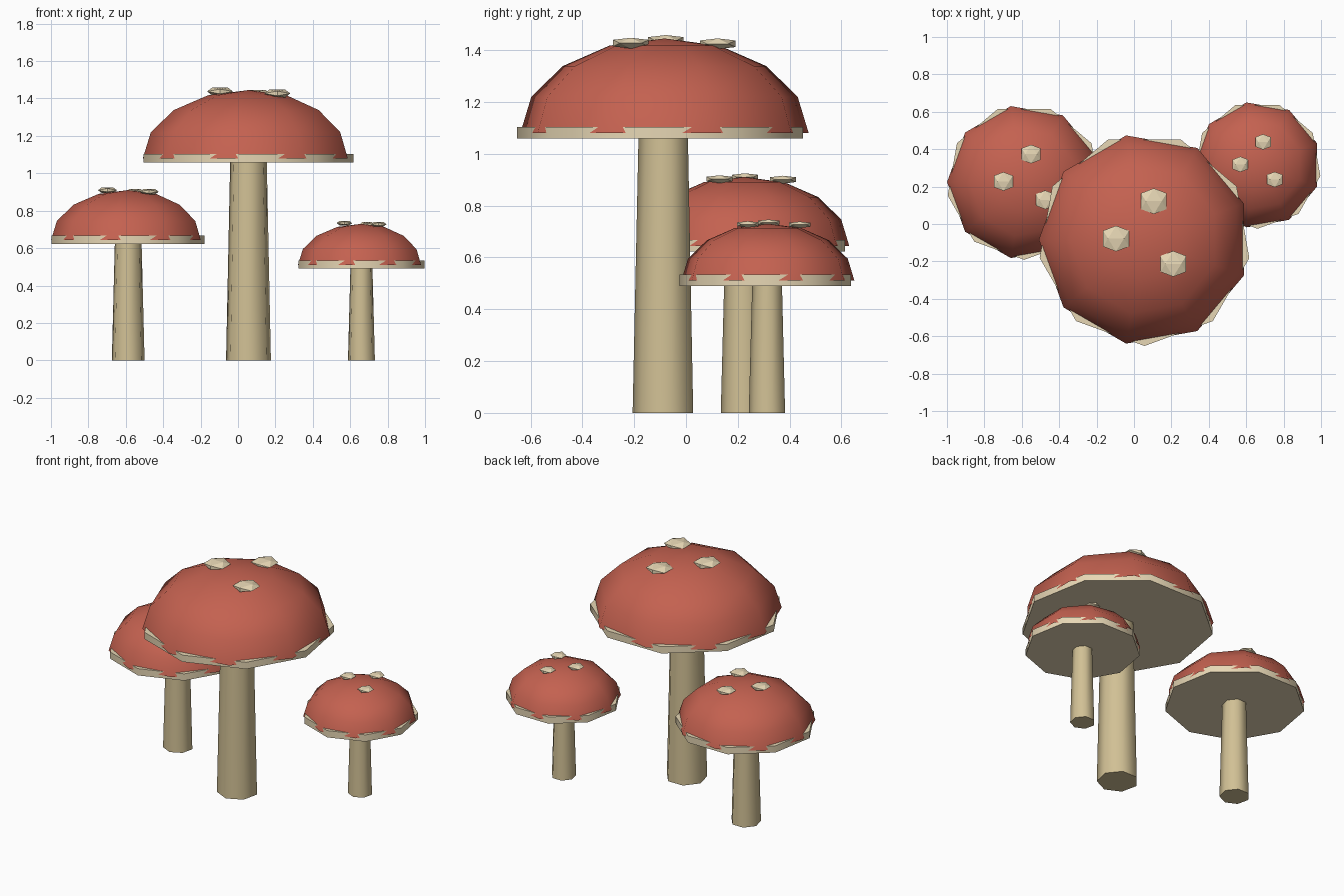
import bpy, bmesh
from math import sin, cos, pi, radians, sqrt

if "Cube" in bpy.data.objects:
    bpy.data.objects.remove(bpy.data.objects["Cube"])


def material(name, color):
    m = bpy.data.materials.new(name)
    m.diffuse_color = (*color, 1)
    m.use_nodes = True
    m.node_tree.nodes["Principled BSDF"].inputs["Base Color"].default_value = m.diffuse_color
    return m


RED = material("cap_red", (0.55, 0.12, 0.08))
TAN = material("stem_tan", (0.64, 0.53, 0.30))
CREAM = material("cream", (0.80, 0.68, 0.46))


def finish(name, bm, loc, mat, smooth):
    bmesh.ops.recalc_face_normals(bm, faces=bm.faces)
    me = bpy.data.meshes.new(name)
    bm.to_mesh(me)
    bm.free()
    me.materials.append(mat)
    ob = bpy.data.objects.new(name, me)
    ob.location = loc
    bpy.context.collection.objects.link(ob)
    if smooth:
        bpy.ops.object.select_all(action='DESELECT')
        ob.select_set(True)
        bpy.context.view_layer.objects.active = ob
        bpy.ops.object.shade_smooth_by_angle(angle=radians(60))
    return ob


def lathe(name, profile, sides, start, loc, mat, closed):
    """Turn (radius, z) points around z; radius 0 makes a tip."""
    bm = bmesh.new()
    rings = []
    for r, z in profile:
        if r == 0:
            rings.append([bm.verts.new((0, 0, z))] * sides)
        else:
            angles = [start + 2 * pi * i / sides for i in range(sides)]
            rings.append([bm.verts.new((r * cos(a), r * sin(a), z)) for a in angles])
    for lo, hi in zip(rings, rings[1:]):
        for i in range(sides):
            j = (i + 1) % sides
            quad = [lo[i], lo[j], hi[j], hi[i]]
            bm.faces.new(list(dict.fromkeys(quad)))
    if closed:
        bm.faces.new(rings[0][::-1])
        bm.faces.new(rings[-1])
    return finish(name, bm, loc, mat, True)


def spot(name, r, loc):
    """Flattened icosahedron lying on its long edge."""
    p = (1 + sqrt(5)) / 2
    k = r / sqrt(1 + p * p)
    flat = 0.3
    bm = bmesh.new()
    for a in (-1, 1):
        for b in (-p, p):
            for x, y, z in ((a, 0, b), (0, b, a), (b, a, 0)):
                bm.verts.new((x * k, y * k, z * k * flat))
    bmesh.ops.convex_hull(bm, input=bm.verts)
    finish(name, bm, loc, CREAM, False)


def mushroom(tag, x, y, s, rim_z, lift):
    # stem
    lathe(tag + "_stem", [(0.123 * s, 0), (0.1 * s, rim_z + 0.02)], 7, -pi / 2,
          (x, y, 0), TAN, True)
    # pale rim disc under the cap
    R = 0.569 * s
    lathe(tag + "_rim", [(R, rim_z), (R, rim_z + 0.044)], 9, -pi / 2,
          (x, y, 0), CREAM, True)
    # domed cap
    R, H, base = 0.565 * s, 0.365 * s, rim_z + 0.021
    dome = [(R * cos(i * pi / 8), H * sin(i * pi / 8)) for i in range(4)] + [(0, H)]
    lathe(tag + "_cap", dome, 9, pi, (x, y, base), RED, False)
    # three spots resting on the dome
    for n, (dx, dy) in enumerate(((0.05, 0.205), (-0.152, 0.005), (0.154, -0.13))):
        h = H * sqrt(1 - (dx * dx + dy * dy) / 0.565 ** 2)
        spot(f"{tag}_spot_{n + 1}", 0.081 * s,
             (x + dx * s, y + dy * s, base + h + lift))


mushroom("large", 0.056, -0.083, 1.0, 1.059, 0.006)
mushroom("medium", -0.587, 0.224, 0.73, 0.623, 0.009)
mushroom("small", 0.66, 0.316, 0.6, 0.49, 0.012)
